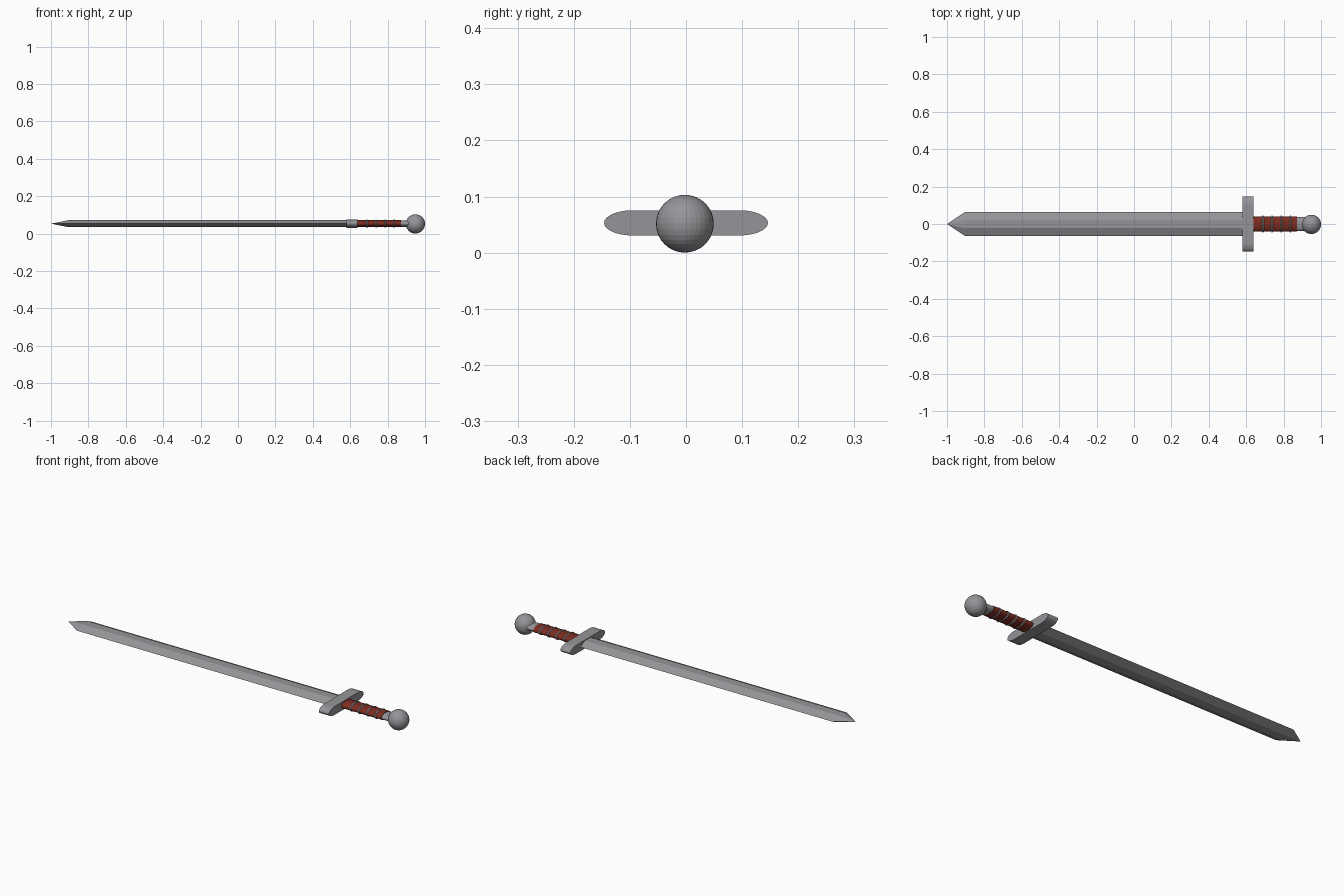
import bpy, bmesh, math

if "Cube" in bpy.data.objects:
    bpy.data.objects.remove(bpy.data.objects["Cube"])

ZC = 0.053  # height of the sword's long axis


def material(name, rgb):
    m = bpy.data.materials.new(name)
    m.diffuse_color = (*rgb, 1)
    m.use_nodes = True
    m.node_tree.nodes["Principled BSDF"].inputs["Base Color"].default_value = m.diffuse_color
    return m


STEEL = material("steel grey", (0.30, 0.30, 0.32))
LEATHER = material("red leather", (0.20, 0.025, 0.015))


def loft(name, sections, mat, smooth=False):
    """Skin equal-length rings of (y, z) points placed at given x; a single point closes to a tip."""
    bm = bmesh.new()
    rings = [[bm.verts.new((x, y, ZC + z)) for y, z in pts] for x, pts in sections]
    for a, b in zip(rings, rings[1:]):
        n = max(len(a), len(b))
        for i in range(n):
            j = (i + 1) % n
            if len(a) == 1:
                bm.faces.new((a[0], b[i], b[j]))
            else:
                bm.faces.new((a[i], b[i], b[j], a[j]))
    for r in (rings[0], rings[-1]):
        if len(r) > 2:
            bm.faces.new(r)
    bmesh.ops.recalc_face_normals(bm, faces=bm.faces[:])
    me = bpy.data.meshes.new(name)
    bm.to_mesh(me)
    bm.free()
    me.materials.append(mat)
    ob = bpy.data.objects.new(name, me)
    bpy.context.collection.objects.link(ob)
    if smooth:
        bpy.ops.object.select_all(action='DESELECT')
        bpy.context.view_layer.objects.active = ob
        ob.select_set(True)
        bpy.ops.object.shade_smooth_by_angle(angle=math.radians(35))
    return ob


def ellipse(ry, rz, n=24):
    return [(ry * math.cos(2 * math.pi * i / n), rz * math.sin(2 * math.pi * i / n)) for i in range(n)]


# Blade: flattened six-sided section running to a point
blade = [(0.063, 0), (0.022, 0.019), (-0.022, 0.019), (-0.063, 0), (-0.022, -0.019), (0.022, -0.019)]
loft("blade", [(-1.0, [(0, 0)]), (-0.905, blade), (0.59, blade)], STEEL)

# Crossguard: flat bar with elliptical ends
end = [(0.095 + 0.051 * math.cos(t), 0.0225 * math.sin(t))
       for t in (math.pi * (i / 14 - 0.5) for i in range(15))]
guard = end + [(-y, -z) for y, z in end]
loft("crossguard", [(0.579, guard), (0.638, guard)], STEEL)

# Grip core, seen between the wrap and the pommel
loft("grip_core", [(0.63, ellipse(0.037, 0.017)), (0.92, ellipse(0.037, 0.017))], STEEL, True)

# Leather wrap
loft("grip_wrap", [(0.636, ellipse(0.041, 0.019)), (0.872, ellipse(0.041, 0.019))], LEATHER, True)

# Thin raised rings around the wrap
for k in range(4):
    x = 0.69 + 0.0485 * k
    loft(f"grip_ring_{k + 1}", [(x - 0.005, ellipse(0.041, 0.019)), (x - 0.002, ellipse(0.045, 0.0215)),
                                (x + 0.002, ellipse(0.045, 0.0215)), (x + 0.005, ellipse(0.041, 0.019))], STEEL)

# Pommel
bpy.ops.mesh.primitive_uv_sphere_add(segments=32, ring_count=16, radius=0.0515,
                                     location=(0.9485, -0.002, 0.0515))
pommel = bpy.context.object
pommel.name = "pommel"
pommel.data.materials.append(STEEL)
